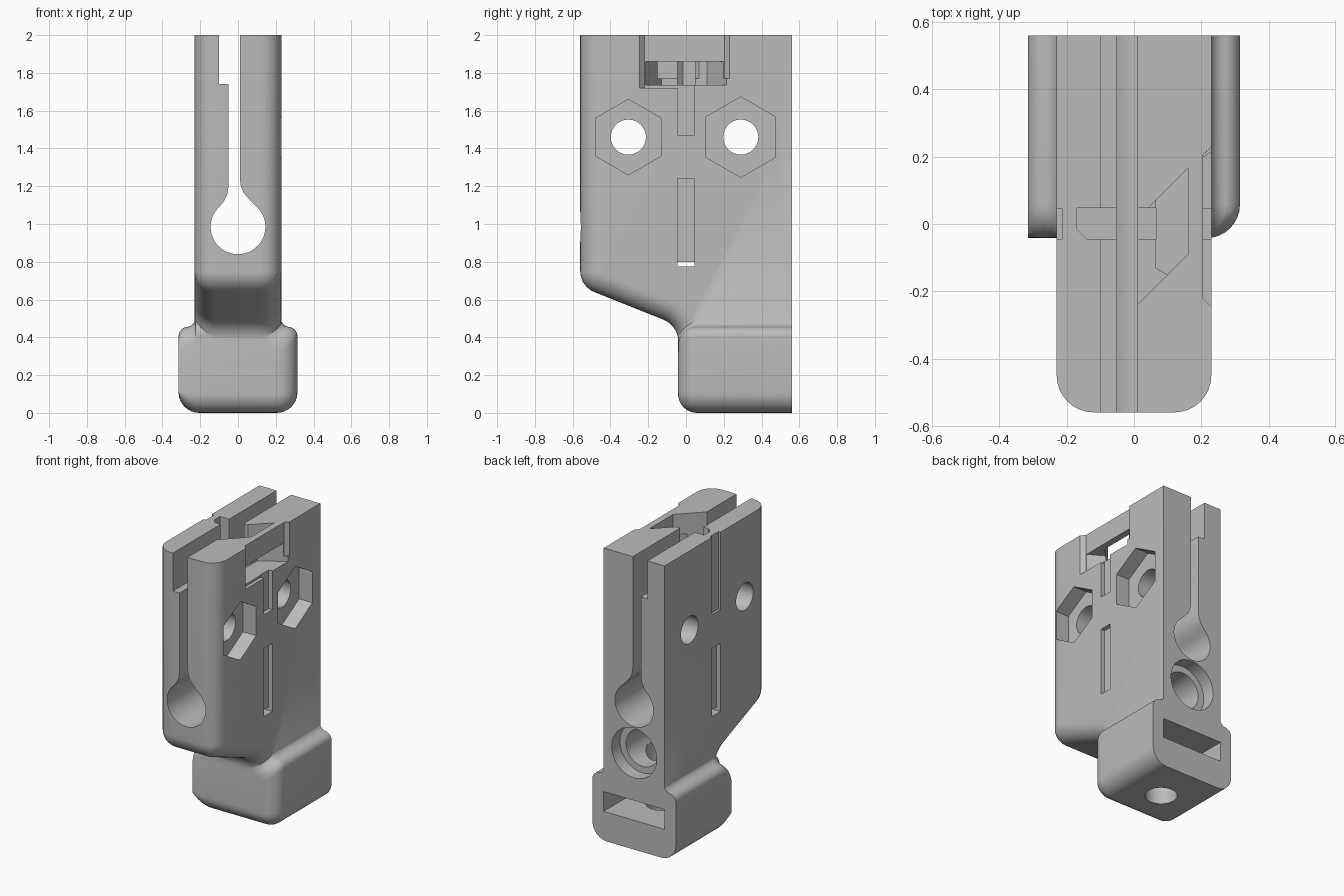
import bpy, bmesh, math

if "Cube" in bpy.data.objects:
    bpy.data.objects.remove(bpy.data.objects["Cube"])

grey = bpy.data.materials.new("plain grey")
grey.diffuse_color = (0.5, 0.5, 0.5, 1)
grey.use_nodes = True
grey.node_tree.nodes["Principled BSDF"].inputs["Base Color"].default_value = grey.diffuse_color


def arc(cx, cy, r, a0, a1, n=10, ry=None):
    ry = r if ry is None else ry
    return [(cx + r * math.cos(math.radians(a0 + (a1 - a0) * i / n)),
             cy + ry * math.sin(math.radians(a0 + (a1 - a0) * i / n))) for i in range(n + 1)]


def loft(name, rings):
    """Skin equal-length closed rings and cap both ends."""
    bm = bmesh.new()
    vs = [[bm.verts.new(p) for p in ring] for ring in rings]
    n = len(vs[0])
    for a, b in zip(vs, vs[1:]):
        for i in range(n):
            j = (i + 1) % n
            bm.faces.new((a[i], a[j], b[j], b[i]))
    bm.faces.new(vs[0])
    bm.faces.new(vs[-1])
    bmesh.ops.recalc_face_normals(bm, faces=bm.faces)
    me = bpy.data.meshes.new(name)
    bm.to_mesh(me)
    bm.free()
    me.materials.append(grey)
    ob = bpy.data.objects.new(name, me)
    bpy.context.collection.objects.link(ob)
    return ob


def prism(axis, pts, lo, hi):
    """Extrude a 2D outline along x (y,z), y (x,z) or z (x,y)."""
    place = {"x": lambda p, t: (t, p[0], p[1]),
             "y": lambda p, t: (p[0], t, p[1]),
             "z": lambda p, t: (p[0], p[1], t)}[axis]
    return loft("cutter", [[place(p, t) for p in pts] for t in (lo, hi)])


def box(x0, x1, y0, y1, z0, z1):
    return prism("z", [(x0, y0), (x1, y0), (x1, y1), (x0, y1)], z0, z1)


def circle(cx, cy, r, n=48):
    return arc(cx, cy, r, 0, 360, n)[:-1]


def combine(target, other, op):
    m = target.modifiers.new("join", "BOOLEAN")
    m.operation, m.object, m.solver = op, other, "EXACT"
    bpy.context.view_layer.objects.active = target
    bpy.ops.object.modifier_apply(modifier=m.name)
    bpy.data.objects.remove(other, do_unlink=True)


# Upper clamp body: side outline, rounded along the front and underside
def body_outline(d):
    return ([(0.56, 2), (-0.56 + d, 2)]
            + arc(-0.44, 0.751, 0.12 - d, 180, 248.2)
            + arc(-0.17, 0.374, 0.13 + d, 68.2, 0)
            + [(-0.04 + d, 0.34), (0.1 + d, 0.3), (0.56, 0.3)])


R = 0.11
half = [(0.23 - R + R * math.sin(t), R * (1 - math.cos(t)))
        for t in [math.pi / 2 * i / 8 for i in range(9)]]
sections = [(-x, d) for x, d in reversed(half)] + half
body = loft("clamp_body", [[(x, y, z) for y, z in body_outline(d)] for x, d in sections])


# Wider foot with flared shoulders and a rounded front
def foot_outline(d):
    return (arc(-0.205, 0.11, 0.11, 180, 270, 8, 0.11 - d)
            + arc(0.205, 0.11, 0.11 - d, 270, 360, 8)
            + arc(0.265 - d, 0.405 - d, 0.05, 0, 90, 8)
            + arc(0.275 - d, 0.505 - d, 0.05, 270, 180, 8)
            + arc(-0.275, 0.505 - d, 0.05, 0, -90, 8)
            + arc(-0.265, 0.405 - d, 0.05, 90, 180, 8))


Q = 0.1
steps = [(-0.042 + Q * (1 - math.cos(t)), Q * (1 - math.sin(t)))
         for t in [math.pi / 2 * i / 8 for i in range(9)]] + [(0.56, 0)]
foot = loft("foot", [[(x, y, z) for x, z in foot_outline(d)] for y, d in steps])
combine(body, foot, "UNION")

cutters = []
# Keyhole bore with split slot, stepped wider at the top
cutters.append(prism("y", arc(0, 0.985, 0.145, 133, 407, 40)
                     + [(0.06, 1.13), (0.03, 1.165), (0.015, 1.2), (0.01, 1.24), (0.01, 2.1),
                        (-0.10, 2.1), (-0.10, 1.74), (-0.05, 1.74), (-0.05, 1.2),
                        (-0.057, 1.155), (-0.075, 1.12)], -0.7, 0.7))
# Cross bolt holes with hexagonal nut pockets
for y, r in ((-0.305, 0.2), (0.29, 0.213)):
    cutters.append(prism("x", circle(y, 1.46, 0.093, 32), -0.4, 0.4))
    cutters.append(prism("x", [(y + r * math.cos(math.radians(a)), 1.46 + r * math.sin(math.radians(a)))
                               for a in range(30, 390, 60)], 0.13, 0.4))
# Inner cross slot
cutters.append(prism("z", [(-0.17, -0.015), (-0.14, -0.045), (0.065, -0.045),
                           (0.065, 0.048), (-0.17, 0.048)], 1.47, 2.1))
# Side grooves, broken by a flush bridge, and the passage at their lower end
cutters += [box(0.2, 0.4, -0.045, 0.045, 0.775, 1.24),
            box(0.2, 0.4, -0.045, 0.045, 1.47, 1.8),
            box(-0.4, -0.2, -0.045, 0.045, 0.775, 1.24),
            box(-0.4, -0.213, -0.045, 0.045, 1.47, 2.1),
            box(-0.4, 0.4, -0.044, 0.044, 0.775, 0.8)]
# Slanted latch slot from the top
cutters.append(prism("z", [(0.0, -0.25), (0.16, -0.09), (0.16, 0.165), (0.0, 0.005)], 1.77, 2.1))
# Shallow side recess with a stepped lower edge
cutters.append(prism("z", [(0.205, -0.22), (0.25, -0.265), (0.25, 0.25), (0.205, 0.205)], 1.77, 2.1))
cutters.append(prism("z", [(0.205, -0.22), (0.25, -0.265), (0.25, 0.042), (0.205, 0.042)], 1.72, 1.8))
# Tapered latch window
cutters.append(prism("z", [(0.065, -0.13), (0.24, -0.235), (0.24, 0.22), (0.065, 0.11)], 1.735, 1.86))
# Counterbored socket in the back
cutters.append(prism("y", circle(0, 0.66, 0.17), 0.47, 0.7))
cutters.append(prism("y", circle(0, 0.66, 0.125), 0.1, 0.5))
# Nut slot and vertical screw hole in the foot
cutters.append(box(-0.23, 0.23, 0.04, 0.7, 0.2, 0.335))
cutters.append(prism("z", circle(0, 0.26, 0.1, 32), -0.1, 0.62))

for c in cutters:
    combine(body, c, "DIFFERENCE")

bpy.ops.object.select_all(action="DESELECT")
body.select_set(True)
bpy.context.view_layer.objects.active = body
bpy.ops.object.shade_smooth_by_angle(angle=math.radians(30))
